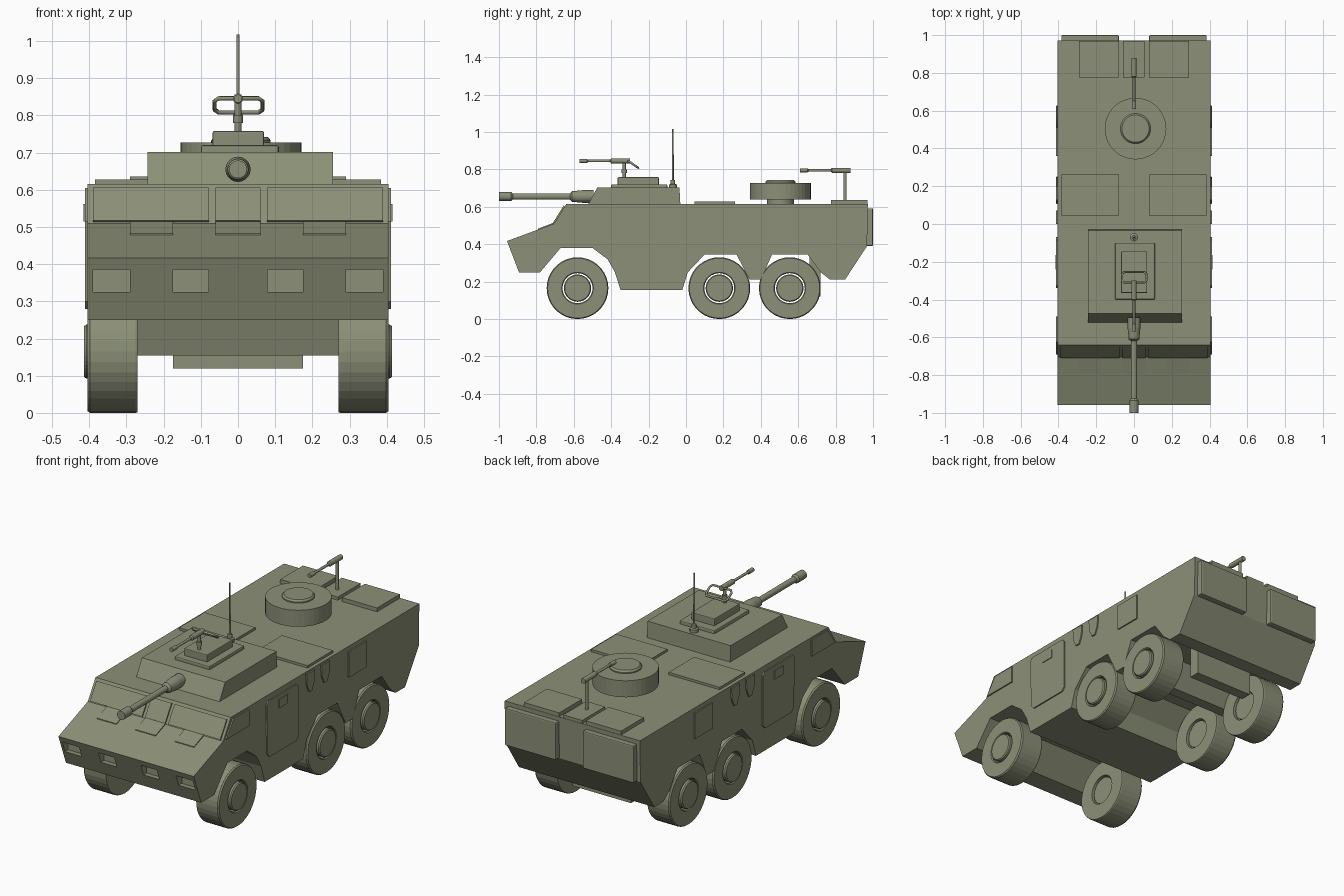
import bpy, bmesh, math
from mathutils import Vector

if "Cube" in bpy.data.objects:
    bpy.data.objects.remove(bpy.data.objects["Cube"])

olive = bpy.data.materials.new("olive drab")
olive.diffuse_color = (0.26, 0.28, 0.185, 1)
olive.use_nodes = True
olive.node_tree.nodes["Principled BSDF"].inputs["Base Color"].default_value = olive.diffuse_color


def finish(name, bm):
    bmesh.ops.remove_doubles(bm, verts=bm.verts, dist=1e-6)
    bmesh.ops.recalc_face_normals(bm, faces=bm.faces)
    me = bpy.data.meshes.new(name)
    bm.to_mesh(me)
    bm.free()
    me.materials.append(olive)
    ob = bpy.data.objects.new(name, me)
    bpy.context.collection.objects.link(ob)
    return ob


def prism(name, pts, x0, x1):
    """Extrude a (y, z) outline from x0 to x1."""
    bm = bmesh.new()
    a = [bm.verts.new((x0, y, z)) for y, z in pts]
    b = [bm.verts.new((x1, y, z)) for y, z in pts]
    bm.faces.new(a)
    bm.faces.new(b)
    for i in range(len(pts)):
        j = (i + 1) % len(pts)
        bm.faces.new((a[i], a[j], b[j], b[i]))
    return finish(name, bm)


def box(name, x0, x1, y0, y1, z0, z1, bevel=0):
    ob = prism(name, [(y0, z0), (y1, z0), (y1, z1), (y0, z1)], x0, x1)
    if bevel:
        m = ob.modifiers.new("bevel", 'BEVEL')
        m.width = bevel
        m.segments = 2
    return ob


def lathe(name, profile, origin, axis, n=32, closed=False):
    """Spin (radius, distance) pairs about an axis through origin."""
    bm = bmesh.new()
    rot = Vector((0, 0, 1)).rotation_difference(Vector(axis).normalized())
    rings = []
    for r, h in profile:
        rings.append([bm.verts.new(Vector(origin) + rot @ Vector(
            (r * math.cos(2 * math.pi * k / n), r * math.sin(2 * math.pi * k / n), h)))
            for k in range(n)])
    pairs = list(zip(rings, rings[1:]))
    if closed:
        pairs.append((rings[-1], rings[0]))
    else:
        bm.faces.new(rings[0])
        bm.faces.new(rings[-1])
    for p, q in pairs:
        for k in range(n):
            m = (k + 1) % n
            bm.faces.new((p[k], p[m], q[m], q[k]))
    return finish(name, bm)


def rod(name, p, q, r, n=12):
    d = Vector(q) - Vector(p)
    return lathe(name, [(r, 0), (r, d.length)], p, d, n)


# Hull: side outline with wheel arches
hull = prism("hull", [
    (-.957, .417), (-.893, .25), (-.78, .25), (-.67, .38), (-.50, .38), (-.42, .32),
    (-.38, .25), (-.35, .155), (-.02, .155), (.01, .25), (.10, .345), (.27, .345),
    (.34, .21), (.40, .21), (.46, .345), (.65, .345), (.72, .25), (.77, .21),
    (.85, .21), (.968, .39), (.972, .615), (-.64, .615), (-.705, .51)], -.405, .405)

# Headlight recesses
for s in (-1, 1):
    for a, b in ((.08, .175), (.29, .39)):
        cut = box("headlight_cutter", min(s * a, s * b), max(s * a, s * b), -1, -.895, .325, .385)
        cut.hide_render = True
        cut.hide_viewport = True
        m = hull.modifiers.new("headlight", 'BOOLEAN')
        m.object = cut
        m.operation = 'DIFFERENCE'
        m.solver = 'EXACT'

# Windscreen panes, following the sloped front
for a, b in ((-.39, -.078), (-.06, .06), (.078, .39)):
    prism("windscreen_pane", [(-.647, .602), (-.703, .513), (-.710, .517), (-.654, .606)], a, b)

# Bonnet plates
for a, b in ((-.29, -.175), (-.06, .06), (.175, .29)):
    prism("bonnet_plate", [(-.705, .508), (-.705, .516), (-.79, .483), (-.79, .475)], a, b)

# Side fittings, on both sides
for s in (-1, 1):
    x0, x1 = s * .402, s * .412
    prism("side_window", [(-.69, .515), (-.49, .515), (-.49, .605), (-.625, .605)], x0, x1)
    prism("side_door", [(-.335, .30), (-.315, .28), (-.09, .28), (-.07, .30), (-.07, .57),
                        (-.085, .585), (-.325, .585), (-.34, .57)], x0, x1)
    box("door_vision_block", s * .41, s * .416, -.24, -.165, .515, .562)
    for y in (.035, .163):
        prism("side_flap", [(y - .036, .605), (y - .032, .545), (y - .012, .502),
                            (y + .012, .502), (y + .032, .545), (y + .036, .605)], x0, x1)
    box("side_hatch", x0, x1, .36, .51, .45, .59)

    # Rear doors and roof panels
    xs = sorted((s * .08, s * .385))
    box("rear_door", *xs, .96, 1.0, .39, .592, .006)
    box("roof_panel", *xs, .045, .262, .61, .628)
    xs = sorted((s * .08, s * .29))
    box("rear_roof_hatch", *xs, .775, .97, .61, .636)

    # Wheels: tyre ring with a separate hub
    for y in (-.58, .178, .555):
        lathe("tyre", [(.08, .27), (.163, .27), (.165, .275), (.165, .398), (.160, .405),
                       (.085, .405), (.08, .400)], (0, y, .165), (s, 0, 0), 36, True)
        lathe("wheel_hub", [(.073, .28), (.073, .408), (.068, .414)], (0, y, .165), (s, 0, 0), 36)

box("rear_roof_strip", -.058, .055, .775, .97, .61, .632)
box("rear_axle_plate", -.175, .175, .66, .72, .12, .36)

# Round roof hatch on a short neck
lathe("round_hatch", [(.072, .61), (.072, .638), (.163, .638), (.163, .727), (.08, .727),
                      (.08, .733), (.072, .742)], (.008, .505, 0), (0, 0, 1), 40)

# Turret and its hatch
turret = prism("turret", [(-.525, .61), (-.475, .702), (-.035, .702), (-.03, .61)], -.243, .255)
box("turret_plate", -.10, .11, -.40, -.10, .695, .72, .006)
box("turret_hatch", -.068, .07, -.365, -.145, .715, .758, .004)

# Main gun
lathe("main_gun", [(.034, 0), (.034, .055), (.028, .115), (.016, .125), (.016, .43), (.024, .44),
                   (.024, .505)], (0, -.495, .655), (0, -1, 0), 20)

# Machine guns: post, receiver, barrel
for x, y, z0, z1 in ((0, -.33, .75, .845), (0, .85, .63, .795)):
    rod("gun_post", (x, y, z0), (x, y, z1), .009)
    lathe("machine_gun", [(.014, 0), (.014, .10), (.007, .105), (.007, .225), (.011, .23),
                          (.011, .27)], (x, y + .03, z1), (0, -1, 0), 14)
lathe("gun_pivot", [(.014, .78), (.014, .80)], (0, -.33, 0), (0, 0, 1), 14)

# Slanted handle loop behind the front machine gun
loop = bpy.data.curves.new("handle_loop", 'CURVE')
loop.dimensions = '3D'
loop.bevel_depth = .006
loop.bevel_resolution = 1
sp = loop.splines.new('POLY')
outline = [(-.052, 0), (.055, 0), (.066, .2), (.066, .8), (.055, 1), (-.052, 1), (-.063, .8), (-.063, .2)]
sp.points.add(len(outline) - 1)
for p, (x, t) in zip(sp.points, outline):
    p.co = (x, -.255 - .055 * t, .808 + .038 * t, 1)
sp.use_cyclic_u = True
loop.materials.append(olive)
bpy.context.collection.objects.link(bpy.data.objects.new("handle_loop", loop))

# Antenna
lathe("antenna", [(.022, .70), (.022, .718), (.012, .722), (.012, .742), (.005, .745),
                  (.004, 1.017)], (0, -.07, 0), (0, 0, 1), 12)
